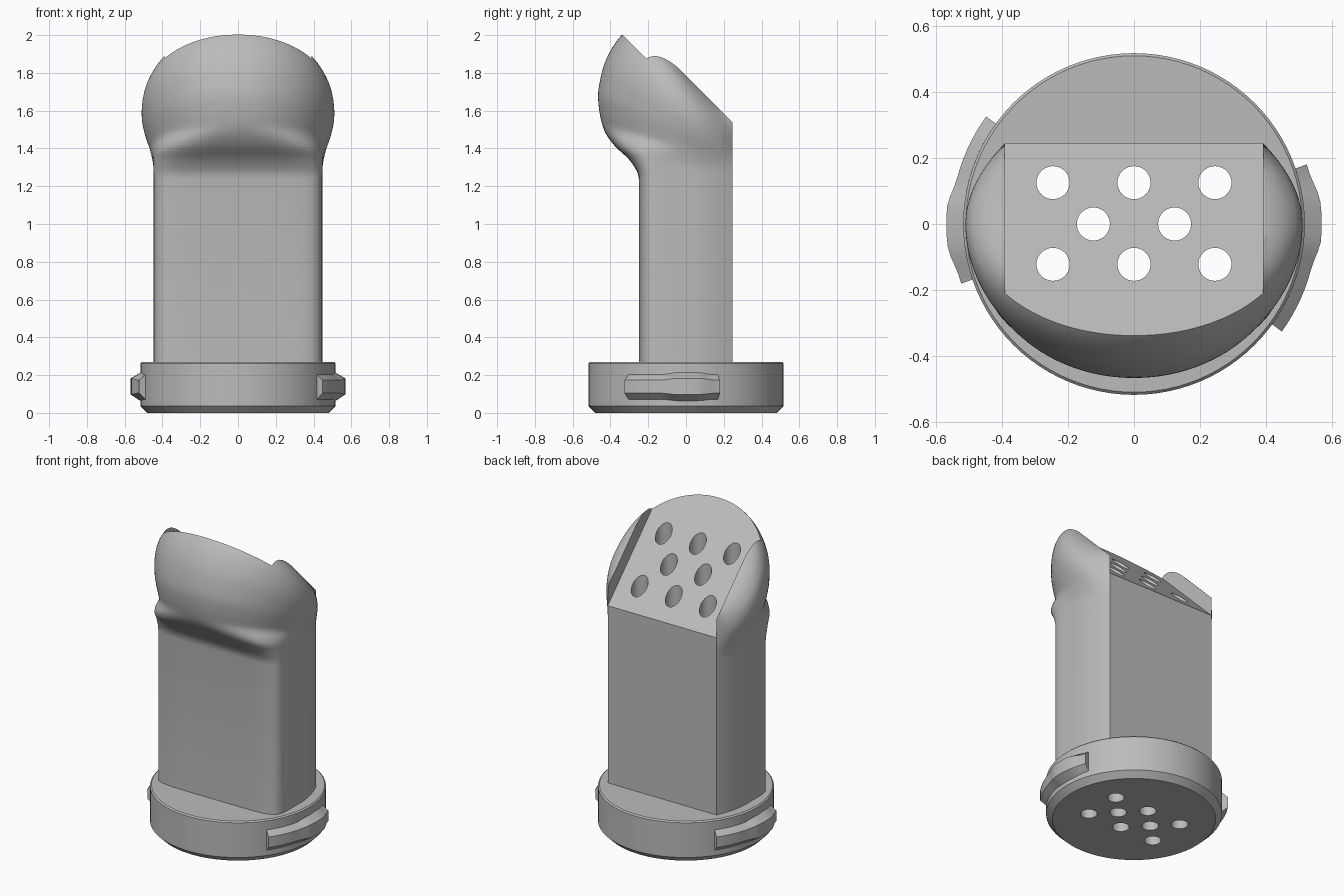
import bpy, bmesh
from math import cos, sin, pi, radians

cube = bpy.data.objects.get("Cube")
if cube:
    bpy.data.objects.remove(cube, do_unlink=True)

grey = bpy.data.materials.new("plain grey")
grey.use_nodes = True
COLOUR = (0.5, 0.5, 0.5, 1)
grey.diffuse_color = COLOUR
grey.node_tree.nodes["Principled BSDF"].inputs["Base Color"].default_value = COLOUR


def finish(name, bm):
    bmesh.ops.recalc_face_normals(bm, faces=bm.faces)
    mesh = bpy.data.meshes.new(name)
    bm.to_mesh(mesh)
    bm.free()
    mesh.materials.append(grey)
    obj = bpy.data.objects.new(name, mesh)
    bpy.context.collection.objects.link(obj)
    return obj


def activate(obj):
    bpy.ops.object.select_all(action='DESELECT')
    obj.select_set(True)
    bpy.context.view_layer.objects.active = obj


def loft(name, rings):
    """Skin a list of closed rings and cap both ends."""
    bm = bmesh.new()
    loops = [[bm.verts.new(p) for p in ring] for ring in rings]
    for low, high in zip(loops, loops[1:]):
        for i in range(len(low)):
            j = (i + 1) % len(low)
            bm.faces.new((low[i], low[j], high[j], high[i]))
    bm.faces.new(loops[0][::-1])
    bm.faces.new(loops[-1])
    return finish(name, bm)


def cut(obj, cutter):
    activate(obj)
    mod = obj.modifiers.new("cut", 'BOOLEAN')
    mod.operation, mod.object, mod.solver = 'DIFFERENCE', cutter, 'EXACT'
    bpy.ops.object.modifier_apply(modifier=mod.name)


def smooth(obj, angle=28):
    activate(obj)
    bpy.ops.object.shade_smooth_by_angle(angle=radians(angle))


def curve(points, t):
    """Smooth interpolation through (t, value) pairs."""
    n = len(points)

    def slope(i):
        a, b = points[max(i - 1, 0)], points[min(i + 1, n - 1)]
        return (b[1] - a[1]) / (b[0] - a[0])
    i = max(k for k in range(n - 1) if points[k][0] <= t or k == 0)
    (t0, v0), (t1, v1) = points[i], points[i + 1]
    h = t1 - t0
    s = (t - t0) / h
    return ((2 * s**3 - 3 * s**2 + 1) * v0 + (s**3 - 2 * s**2 + s) * h * slope(i)
            + (3 * s**2 - 2 * s**3) * v1 + (s**3 - s**2) * h * slope(i + 1))


# Stem and bulging head: one loft whose rings tilt gradually to 45 degrees
BACK, CORNER, NECK, TOP = 0.245, 0.39, 1.24, 1.785
FRONT = [(0, -.25), (.05, -.26), (.13, -.31), (.185, -.375), (.265, -.435),
         (.41, -.465), (.51, -.457), (.66, -.42), (.87, -.335), (1, -.26)]
SIDE = [(0, .447), (.15, .45), (.3, .468), (.47, .497), (.62, .51),
        (.77, .50), (.88, .47), (.95, .435), (1, .395)]


def section(t, base=NECK):
    f, a = curve(FRONT, t), curve(SIDE, t)
    blend = min(t / 0.3, 1)
    power = 7 + (2.05 - 7) * blend * blend * (3 - 2 * blend)
    half = []
    for i in range(10):                      # back corner round to the flank
        y = BACK * (1 - i / 10)
        half.append((CORNER + (a - CORNER) * (1 - (y / BACK) ** 2), y))
    for i in range(33):                      # flank round to the front centre
        ang = pi / 2 * i / 32
        half.append((a * max(cos(ang), 0) ** (2 / power) if i < 32 else 0,
                     f * sin(ang) ** (2 / power)))
    outline = half + [(-x, y) for x, y in half[-2::-1]]
    return [(x, y, base + t * (TOP - y - base)) for x, y in outline]


stem = loft("stem_and_head", [section(0, 0.26)] + [section(i / 40) for i in range(41)])

# Sloped recess between the two ears
W, PLANE = 0.39, 1.665
profile = [(0.6, PLANE - 0.6), (0.6, 2.6), (-0.8, 2.6), (-0.8, PLANE + 0.8)]
recess = loft("recess_cutter", [[(x, y, z) for y, z in profile] for x in (-W, W)])
cut(stem, recess)

# Base disc with chamfered rims
SEG = 96
base = loft("base_disc", [
    [(r * cos(2 * pi * i / SEG), r * sin(2 * pi * i / SEG), z) for i in range(SEG)]
    for r, z in ((.48, 0), (.517, .037), (.517, .262), (.509, .27))])

# Vertical through holes in a 3-2-3 pattern
spots = [(x, y) for y in (-.122, .125) for x in (-.245, 0, .245)] + [(-.123, 0), (.123, 0)]
for x, y in spots:
    drill = loft("hole_cutter", [
        [(x + .05 * cos(2 * pi * i / 40), y + .05 * sin(2 * pi * i / 40), z)
         for i in range(40)] for z in (-.2, 2.3)])
    cut(stem, drill)
    cut(base, drill)
    bpy.data.objects.remove(drill, do_unlink=True)
bpy.data.objects.remove(recess, do_unlink=True)
smooth(stem)
smooth(base)

# Side locking lugs: a tapered bar around the rim with a raised middle
for name, turn in (("left_lug", 0), ("right_lug", 180)):
    rings = []
    for k in range(19):
        deg = -36 + 55 * k / 18
        lift = min(max((14 - abs(deg - 1)) / 7, 0), 1)
        r = .553 + .015 * lift
        low, high = .072 - .008 * lift, .203 + .01 * lift
        ang = radians(deg + turn)
        rings.append([(q * cos(ang), q * sin(ang), z) for q, z in (
            (.50, low), (.517, low), (r, low + .033), (r, high - .03),
            (.517, high), (.50, high))])
    smooth(loft(name, rings), 15)
